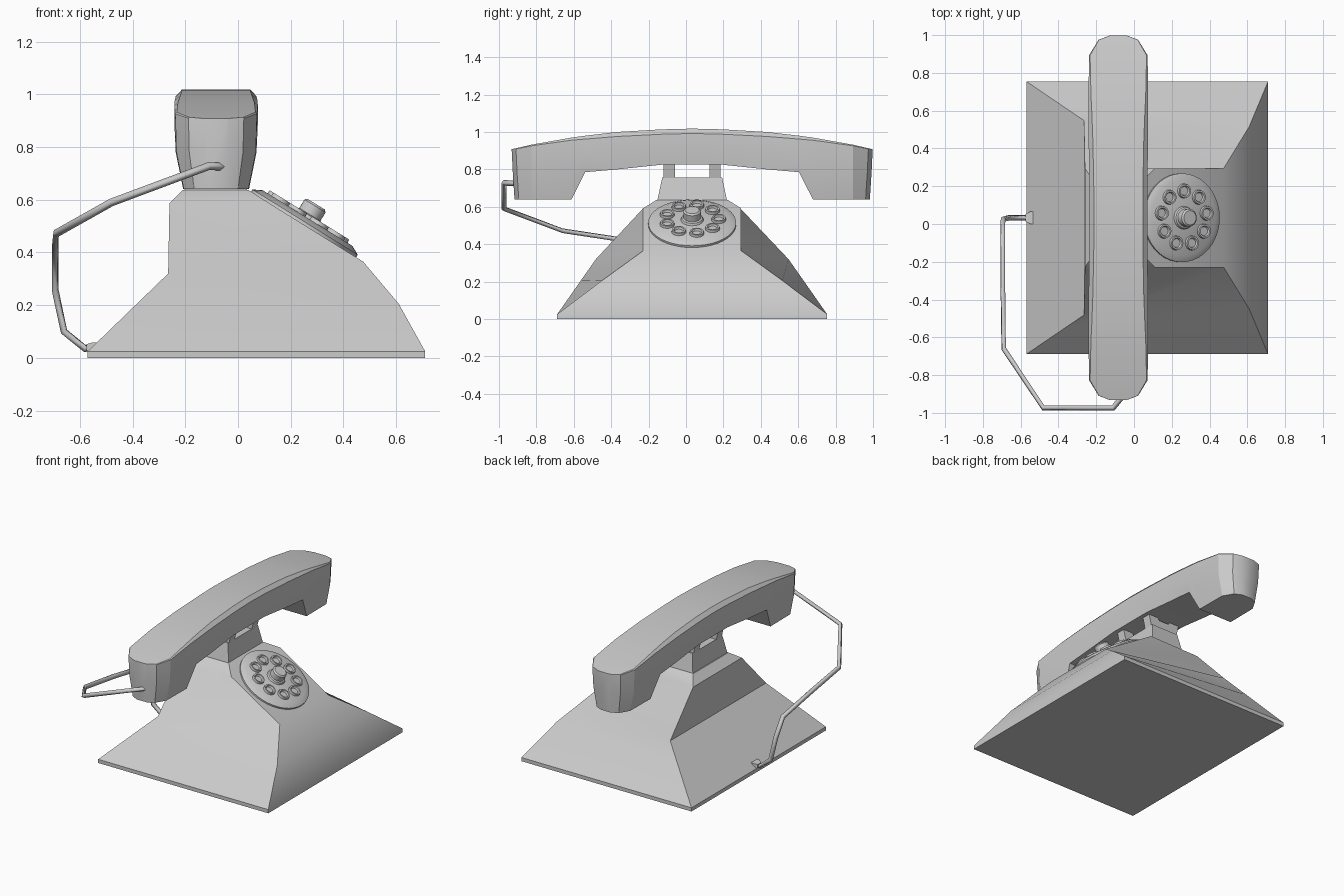
import bpy, bmesh, math
from mathutils import Matrix, Vector

if "Cube" in bpy.data.objects:
    bpy.data.objects.remove(bpy.data.objects["Cube"])

CY = 0.033          # the phone's own centre line in y
HX = -0.083         # handset centre line in x
grey = bpy.data.materials.new("light_grey")
grey.diffuse_color = (0.6, 0.6, 0.6, 1)
grey.use_nodes = True
grey.node_tree.nodes["Principled BSDF"].inputs["Base Color"].default_value = grey.diffuse_color


def finish(name, bm, angle=30):
    bmesh.ops.remove_doubles(bm, verts=bm.verts, dist=1e-5)
    bmesh.ops.recalc_face_normals(bm, faces=bm.faces)
    me = bpy.data.meshes.new(name)
    bm.to_mesh(me)
    bm.free()
    me.materials.append(grey)
    ob = bpy.data.objects.new(name, me)
    bpy.context.collection.objects.link(ob)
    bpy.ops.object.select_all(action='DESELECT')
    ob.select_set(True)
    bpy.context.view_layer.objects.active = ob
    bpy.ops.object.shade_smooth_by_angle(angle=math.radians(angle))
    return ob


def loft(name, loops, angle=30):
    """Skin closed loops of equal length and cap both ends."""
    bm = bmesh.new()
    rings = [[bm.verts.new(p) for p in loop] for loop in loops]
    n = len(rings[0])
    for a, b in zip(rings, rings[1:]):
        for i in range(n):
            j = (i + 1) % n
            bm.faces.new((a[i], a[j], b[j], b[i]))
    bm.faces.new(rings[0])
    bm.faces.new(rings[-1])
    return finish(name, bm, angle)


def level(xb, zb, hb, xf, zf, hf):
    """Four corners: back edge and dial-side edge."""
    return [(xb, CY - hb, zb), (xf, CY - hf, zf), (xf, CY + hf, zf), (xb, CY + hb, zb)]


def lathe(name, profile, matrix, segs=24):
    """Turn an (r, h) profile around local z, closed underneath."""
    bm = bmesh.new()
    rings = []
    for r, h in profile:
        rings.append([bm.verts.new((r * math.cos(k * math.tau / segs),
                                    r * math.sin(k * math.tau / segs), h)) for k in range(segs)])
    for a, b in zip(rings, rings[1:]):
        for i in range(segs):
            j = (i + 1) % segs
            bm.faces.new((a[i], a[j], b[j], b[i]))
    bm.faces.new(rings[0])
    bm.faces.new(rings[-1])
    bm.transform(matrix)
    return finish(name, bm)


# Housing: wide foot, sloped dial front, steep back, narrow top
loft("housing", [
    level(-.57, 0, .722, .71, 0, .722),
    level(-.57, .025, .722, .71, .025, .722),
    level(-.38, .209, .593, .61, .205, .483),
    level(-.265, .32, .515, .475, .365, .262),
    level(-.26, .587, .262, .11, .592, .262),
    level(-.21, .637, .19, .04, .637, .19)])

# Cradle block and the two rests
loft("cradle", [
    level(-.205, .63, .187, .035, .63, .187),
    level(-.185, .757, .16, .015, .757, .16)])
for s in (-1, 1):
    y0, y1 = sorted((CY + s * .092, CY + s * .152))
    side = [(-.185, .75), (.015, .75), (.035, .835), (-.03, .835), (-.05, .81),
            (-.12, .81), (-.14, .835), (-.205, .835)]
    loft("cradle_rest", [[(x, y, z) for x, z in side] for y in (y0, y1)])

# Dial on the slope
tilt = Matrix.Translation((.248, CY, .505)) @ Matrix.Rotation(math.radians(31.8), 4, 'Y')
lathe("dial", [(.235, -.005), (.235, .012), (.2, .03), (.001, .03)], tilt, 40)
lathe("dial_hub", [(.062, .028), (.056, .042), (.047, .046), (.047, .084),
                   (.038, .092), (.001, .092)], tilt)
for k in range(9):
    a = math.pi / 2 + k * math.tau / 9
    spot = tilt @ Matrix.Translation((.142 * math.cos(a), .142 * math.sin(a), 0))
    lathe("finger_hole", [(.041, .02), (.037, .044), (.028, .044), (.023, .033), (.001, .033)],
          spot, 16)


# Handset: half lengthwise sections (distance, half width, bottom z, top z, bevel)
half = [(.965, .045, .64, .908, .004), (.942, .105, .64, .913, .004), (.86, .155, .64, .932, .006),
        (.645, .158, .64, .97, .014), (.572, .158, .785, .98, .018), (.4, .157, .8, 1.0, .024),
        (.162, .154, .825, 1.014, .026), (0, .154, .825, 1.018, .026)]


def section(sign, u, w, bot, top, bev):
    pts = []
    ear = bot < .7
    low = .79 if ear else .93
    mid = .78 if ear else .5 * (bot + top)
    inset = .015 if u > .9 else 0
    for f, z, d in ((low, bot, inset), (.97 if ear else 1, mid, inset * .4),
                    (1, top - bev, 0), (1 - 6 * bev, top, 0)):
        pts.append((f * w, sign * (u - d), z))
    ring = pts + [(-x, y, z) for x, y, z in reversed(pts)]
    return [(HX + x, CY + y, z) for x, y, z in ring]


loft("handset", [section(1, *h) for h in half] + [section(-1, *h) for h in reversed(half[:-1])])

# Cord from the handset end round to the back of the housing
path = [(-.06, -.91, .725), (-.11, -.974, .728), (-.48, -.974, .59), (-.69, -.66, .472),
        (-.694, -.35, .425), (-.694, -.05, .37), (-.694, .025, .26), (-.66, .033, .1),
        (-.58, .033, .035), (-.53, .033, .045)]
cu = bpy.data.curves.new("cord", 'CURVE')
cu.dimensions = '3D'
cu.bevel_depth = .015
cu.bevel_resolution = 0
cu.use_fill_caps = True
sp = cu.splines.new('POLY')
sp.points.add(len(path) - 1)
for p, co in zip(sp.points, path):
    p.co = (*co, 1)
cu.materials.append(grey)
cord = bpy.data.objects.new("cord", cu)
bpy.context.collection.objects.link(cord)
bpy.ops.object.select_all(action='DESELECT')
cord.select_set(True)
bpy.context.view_layer.objects.active = cord
bpy.ops.object.convert(target='MESH')

# Plug where the cord enters the housing
loft("cord_plug", [[(x, CY + sy * h, .04 + sz * h * .6) for sy, sz in ((-1, -1), (1, -1), (1, 1), (-1, 1))]
                   for x, h in ((-.575, .02), (-.55, .032), (-.52, .032))])
